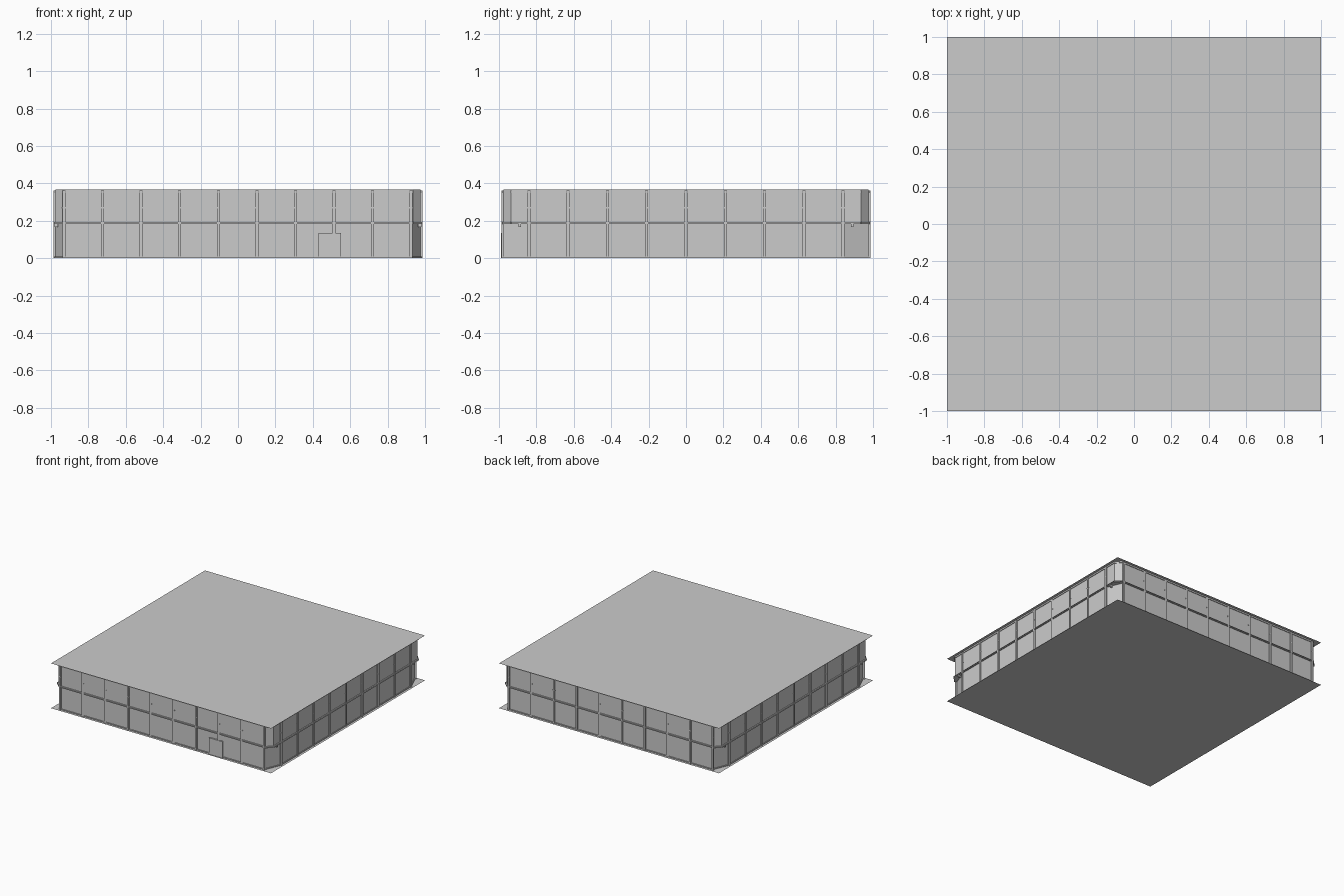
import bpy, bmesh, math
from mathutils import Matrix

if "Cube" in bpy.data.objects:
    bpy.data.objects.remove(bpy.data.objects["Cube"])

H = 0.368      # roof height
MID = 0.19     # middle ledge height
W = 0.977      # wall plane distance from centre


def finish(bm, name):
    bmesh.ops.recalc_face_normals(bm, faces=bm.faces)
    me = bpy.data.meshes.new(name)
    bm.to_mesh(me)
    bm.free()
    ob = bpy.data.objects.new(name, me)
    bpy.context.collection.objects.link(ob)
    return ob


def prism(bm, pts, z0, z1, caps=True):
    lo = [bm.verts.new((x, y, z0)) for x, y in pts]
    hi = [bm.verts.new((x, y, z1)) for x, y in pts]
    n = len(pts)
    for i in range(n):
        j = (i + 1) % n
        bm.faces.new((lo[i], lo[j], hi[j], hi[i]))
    if caps:
        bm.faces.new(lo[::-1])
        bm.faces.new(hi)


def outline(half, cx, cy):
    # square with cut corners: cx along the front, cy along the sides
    a, b = half - cx, half - cy
    return [(half, -b), (half, b), (a, half), (-a, half),
            (-half, b), (-half, -b), (-a, -half), (a, -half)]


def plate(name, z):
    bm = bmesh.new()
    bm.faces.new([bm.verts.new((x, y, z)) for x, y in ((-1, -1), (1, -1), (1, 1), (-1, 1))])
    return finish(bm, name)


def box(bm, centre, size):
    m = Matrix.Translation(centre) @ Matrix.Diagonal((*size, 1))
    bmesh.ops.create_cube(bm, size=1, matrix=m)


# Thin floor and roof sheets
plate("floor_sheet", 0.0)
plate("roof_sheet", H)

# Walls: wide corner cut below, small corner cut above
bm = bmesh.new()
prism(bm, outline(W, 0.055, 0.135), 0, MID, caps=False)
finish(bm, "lower_wall")
bm = bmesh.new()
prism(bm, outline(W, 0.042, 0.042), MID, H, caps=False)
finish(bm, "upper_wall")

# Middle ledge: beam with two flanges and a recessed web
bm = bmesh.new()
for half, z0, z1 in ((0.986, 0.184, 0.187), (0.980, 0.187, 0.192), (0.986, 0.192, 0.195)):
    prism(bm, outline(half, 0.046, 0.046), z0, z1)
finish(bm, "middle_ledge")

# Base rail and top rail
bm = bmesh.new()
prism(bm, outline(0.982, 0.056, 0.136), 0.001, 0.008)
finish(bm, "base_rail")
bm = bmesh.new()
prism(bm, outline(0.982, 0.044, 0.044), 0.352, 0.358)
finish(bm, "top_rail")

# I-beam columns around all four sides
I_PROFILE = [(-0.008, 0), (0.008, 0), (0.008, -0.003), (0.002, -0.003),
             (0.002, -0.006), (0.008, -0.006), (0.008, -0.009), (-0.008, -0.009),
             (-0.008, -0.006), (-0.002, -0.006), (-0.002, -0.003), (-0.008, -0.003)]
front = [-0.93 + i * 1.855 / 9 for i in range(10)]
side = [-0.84 + i * 0.21 for i in range(9)]
for name, angle, spots in (("front", 0, front), ("right", 90, side),
                           ("back", 180, [-x for x in front]), ("left", 270, side)):
    bm = bmesh.new()
    for s in spots:
        prism(bm, [(s + x, y - W) for x, y in I_PROFILE], 0, 0.362)
        box(bm, (s, -W - 0.005, 0.27), (0.02, 0.006, 0.006))  # joint plate
    bmesh.ops.rotate(bm, verts=bm.verts, cent=(0, 0, 0),
                     matrix=Matrix.Rotation(math.radians(angle), 3, 'Z'))
    finish(bm, name + "_columns")

# Entrance door panel on the front
bm = bmesh.new()
box(bm, (0.49, -0.983, 0.0675), (0.12, 0.012, 0.135))
finish(bm, "door")

# Small lamps under the ledge near the corners
bm = bmesh.new()
for sx in (-1, 1):
    for sy in (-1, 1):
        box(bm, (sx * 0.972, sy * 0.888, 0.176), (0.02, 0.014, 0.016))
finish(bm, "corner_lamps")
